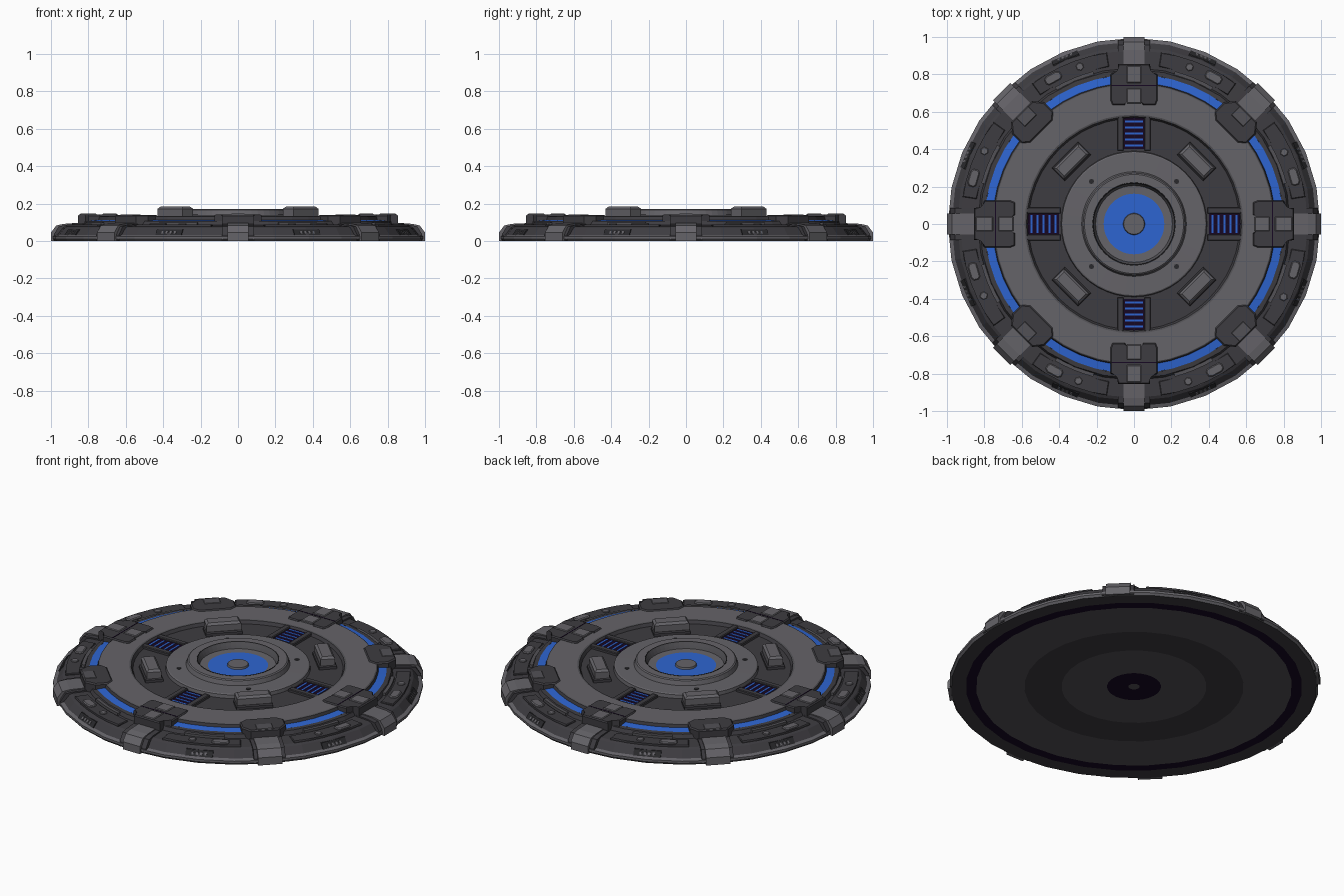
import bpy, bmesh, math
from mathutils import Matrix

if "Cube" in bpy.data.objects:
    bpy.data.objects.remove(bpy.data.objects["Cube"])


def material(name, rgb):
    m = bpy.data.materials.new(name)
    m.diffuse_color = (*rgb, 1)
    m.use_nodes = True
    m.node_tree.nodes["Principled BSDF"].inputs["Base Color"].default_value = m.diffuse_color
    return m


LIGHT = material("light_grey", (0.130, 0.126, 0.140))
MID = material("mid_grey", (0.085, 0.083, 0.092))
DARK = material("dark_grey", (0.047, 0.045, 0.052))
DEEP = material("charcoal", (0.022, 0.022, 0.025))
BLACK = material("purple_black", (0.008, 0.002, 0.016))
BLUE = material("glow_blue", (0.027, 0.130, 0.640))


def finish(name, bm, mats, angle=0):
    bmesh.ops.recalc_face_normals(bm, faces=bm.faces)
    bm.transform(Matrix.Rotation(math.radians(angle), 4, 'Z'))
    me = bpy.data.meshes.new(name)
    bm.to_mesh(me)
    bm.free()
    for m in mats:
        me.materials.append(m)
    ob = bpy.data.objects.new(name, me)
    bpy.context.collection.objects.link(ob)
    return ob


def lathe(name, start, steps, seg):
    """Revolve a profile; each step is (radius, z, material of the band leading to it)."""
    bm = bmesh.new()
    mats = []

    def ring(r, z):
        if r == 0:
            return [bm.verts.new((0, 0, z))] * seg
        return [bm.verts.new((r * math.cos(2 * math.pi * i / seg),
                              r * math.sin(2 * math.pi * i / seg), z)) for i in range(seg)]
    prev = ring(*start)
    for r, z, m in steps:
        if m not in mats:
            mats.append(m)
        cur = ring(r, z)
        for i in range(seg):
            j = (i + 1) % seg
            quad = list(dict.fromkeys((prev[i], prev[j], cur[j], cur[i])))
            bm.faces.new(quad).material_index = mats.index(m)
        prev = cur
    return finish(name, bm, mats)


def prism(name, pts, z0, z1, angle, mat, chamfer=0):
    """Extrude an outline in (radial, tangential) coordinates upward, then turn it about z."""
    bm = bmesh.new()
    a = [bm.verts.new((x, y, z0)) for x, y in pts]
    b = [bm.verts.new((x, y, z1)) for x, y in pts]
    n = len(pts)
    bm.faces.new(a)
    top = bm.faces.new(b)
    for i in range(n):
        bm.faces.new((a[i], a[(i + 1) % n], b[(i + 1) % n], b[i]))
    if chamfer:
        bmesh.ops.bevel(bm, geom=list(top.edges), offset=chamfer, segments=1, affect='EDGES')
    return finish(name, bm, [mat], angle)


def box(name, r0, r1, half, z0, z1, angle, mat, chamfer=0, shift=0):
    pts = [(r0, shift - half), (r1, shift - half), (r1, shift + half), (r0, shift + half)]
    return prism(name, pts, z0, z1, angle, mat, chamfer)


def rib(name, profile, half, angle, mat):
    """Extrude a side profile in (radius, z) sideways, symmetric about the radial line."""
    bm = bmesh.new()
    a = [bm.verts.new((r, -half, z)) for r, z in profile]
    b = [bm.verts.new((r, half, z)) for r, z in profile]
    n = len(profile)
    bm.faces.new(a)
    bm.faces.new(b)
    for i in range(n):
        bm.faces.new((a[i], a[(i + 1) % n], b[(i + 1) % n], b[i]))
    return finish(name, bm, [mat], angle)


def arc(r0, r1, a0, a1, n=5):
    angs = [math.radians(a0 + (a1 - a0) * i / n) for i in range(n + 1)]
    return ([(r1 * math.cos(t), r1 * math.sin(t)) for t in angs]
            + [(r0 * math.cos(t), r0 * math.sin(t)) for t in reversed(angs)])


# Underside with its coloured rings, and the sloping outer ring
lathe("base_ring", (0, 0.0), [
    (0.03, 0.0, MID), (0.145, 0.0, BLACK), (0.39, 0.0, MID), (0.59, 0.0, DARK),
    (0.85, 0.0, MID), (0.905, 0.0, BLACK), (0.985, 0.0, DARK), (0.995, 0.012, LIGHT),
    (0.995, 0.025, LIGHT), (0.975, 0.032, LIGHT), (0.945, 0.07, DARK), (0.93, 0.078, DARK),
    (0.835, 0.085, DARK), (0.825, 0.106, DARK), (0.80, 0.108, DARK)], 32)

# Glowing groove, main deck and sunken trench
lathe("main_deck", (0.80, 0.108), [
    (0.757, 0.113, BLUE), (0.752, 0.130, DARK), (0.745, 0.134, MID), (0.585, 0.134, LIGHT),
    (0.575, 0.132, MID), (0.565, 0.114, DARK), (0.39, 0.114, DARK)], 48)

# Central hub with raised collar and glowing well
lathe("hub", (0.39, 0.11), [
    (0.387, 0.134, LIGHT), (0.38, 0.138, LIGHT), (0.28, 0.140, LIGHT), (0.272, 0.165, LIGHT),
    (0.265, 0.170, LIGHT), (0.222, 0.170, LIGHT), (0.212, 0.150, MID), (0.205, 0.134, MID),
    (0.162, 0.132, LIGHT), (0.058, 0.132, BLUE), (0.055, 0.142, LIGHT), (0, 0.142, LIGHT)], 48)
for r in (0.277, 0.219):
    lathe("hub_seam", (r + 0.002, 0.15 if r < 0.25 else 0.139),
          [(r + 0.002, 0.171 if r < 0.25 else 0.1415, DEEP),
           (r - 0.002, 0.171 if r < 0.25 else 0.1415, DEEP)], 48)

# Eight clamps over the rim; the four on the axes are larger
RIM = [(0.84, 0.01), (1.0, 0.0), (1.0, 0.045), (0.972, 0.083), (0.93, 0.092), (0.84, 0.096)]
RIM_SIDE = [(0.84, 0.01), (0.985, 0.004), (0.985, 0.035), (0.958, 0.078), (0.92, 0.086), (0.83, 0.092)]
for k in range(8):
    a = 45 * k
    rib("rim_clamp", RIM, 0.056 if k % 2 == 0 else 0.066, a, LIGHT)
    rib("rim_clamp_sides", RIM_SIDE, 0.086, a, DARK)
    if k % 2 == 0:
        prism("deck_clamp", [(0.635, -0.115), (0.66, -0.125), (0.80, -0.125), (0.815, -0.085),
                             (0.855, -0.085), (0.855, 0.085), (0.815, 0.085), (0.80, 0.125),
                             (0.66, 0.125), (0.635, 0.115), (0.635, 0.05), (0.66, 0.04),
                             (0.66, -0.04), (0.635, -0.05)], 0.08, 0.141, a, DARK, 0.006)
        box("clamp_pad_inner", 0.645, 0.725, 0.038, 0.13, 0.146, a, LIGHT, 0.004)
        box("clamp_pad_outer", 0.755, 0.845, 0.038, 0.13, 0.146, a, LIGHT, 0.004)
        box("clamp_seam", 0.738, 0.743, 0.12, 0.135, 0.1425, a, BLACK)
    else:
        prism("deck_clamp", [(0.70, -0.085), (0.73, -0.12), (0.80, -0.12), (0.85, -0.08),
                             (0.85, 0.08), (0.80, 0.12), (0.73, 0.12), (0.70, 0.085)],
              0.08, 0.140, a, DARK, 0.007)
        box("clamp_pad", 0.78, 0.845, 0.045, 0.13, 0.1425, a, MID, 0.003)

# Panels, studs and side lights on the outer ring, one set between each pair of clamps
for k in range(8):
    a = 45 * k
    flip = k in (2, 3, 6, 7)
    prism("ring_panel", arc(0.852, 0.928, 9, 36), 0.07, 0.089, a, DARK, 0.004)
    prism("ring_strip", arc(0.826, 0.845, 15, 30), 0.08, 0.1, a, MID)
    long_at, stud_at = (29, 19) if flip else (16.5, 25.5)
    prism("ring_pad", [(0.868, -0.035), (0.88, -0.047), (0.905, -0.047), (0.917, -0.03),
                       (0.917, 0.03), (0.905, 0.047), (0.88, 0.047), (0.868, 0.035)],
          0.08, 0.097, a + long_at, LIGHT, 0.005)
    hexagon = [(0.89 + 0.022 * math.cos(i * math.pi / 3), 0.022 * math.sin(i * math.pi / 3))
               for i in range(6)]
    prism("ring_stud", hexagon, 0.08, 0.095, a + stud_at, LIGHT, 0.003)
    # sloping side plate carrying four small lights
    rib("side_plate", [(0.93, 0.03), (0.974, 0.032), (0.952, 0.062), (0.93, 0.062)],
        0.075, a + 22.5, DEEP)
    for i in range(4):
        ob = rib("side_light", [(0.94, 0.041), (0.972, 0.041), (0.962, 0.054), (0.94, 0.054)],
                 0.006, a + 22.5, LIGHT)
        t = math.radians(a + 22.5)
        d = -0.036 + 0.024 * i
        ob.location = (-math.sin(t) * d, math.cos(t) * d, 0)

# Four vents in the trench, with frames and glowing slots
for k in range(4):
    a = 90 * k
    box("vent_bed", 0.40, 0.572, 0.055, 0.11, 0.120, a, BLACK)
    for s in (-1, 1):
        box("vent_frame", 0.392, 0.578, 0.017, 0.10, 0.130, a, DARK, 0.004, 0.072 * s)
    for i in range(5):
        r = 0.419 + 0.0325 * i
        box("vent_slot", r - 0.005, r + 0.005, 0.047, 0.119, 0.122, a, BLUE)

# Four raised blocks on the diagonals, and small bolt holes in the hub
for k in range(4):
    a = 45 + 90 * k
    box("trench_block_foot", 0.425, 0.523, 0.10, 0.105, 0.135, a, DARK, 0.006)
    box("trench_block", 0.434, 0.514, 0.095, 0.11, 0.184, a, LIGHT, 0.012)
    hole = [(0.322 + 0.014 * math.cos(i * math.pi / 4), 0.014 * math.sin(i * math.pi / 4))
            for i in range(8)]
    prism("hub_bolt", hole, 0.13, 0.1415, a, DEEP)
